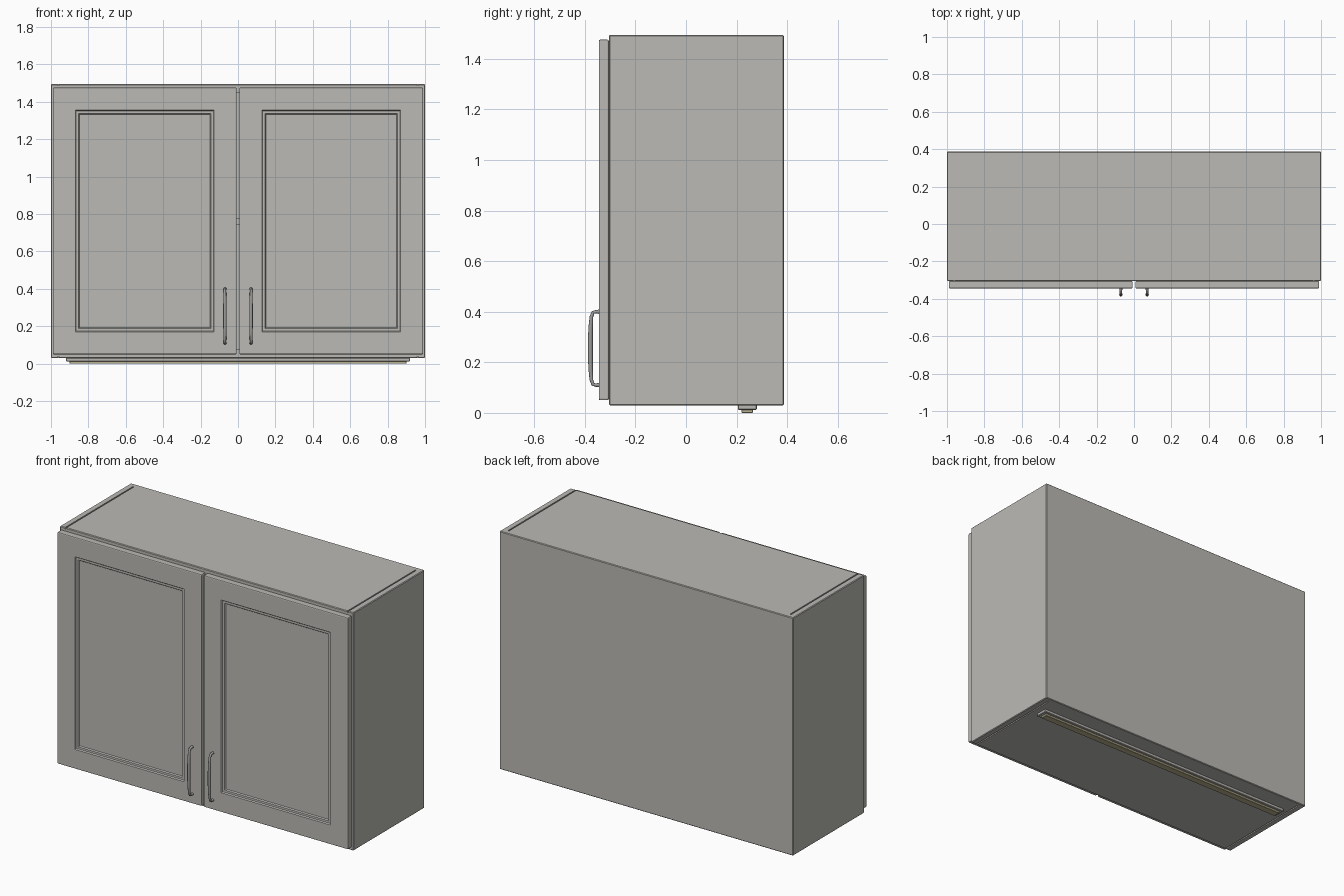
import bpy, bmesh, math
from mathutils import Matrix, Vector

if "Cube" in bpy.data.objects:
    bpy.data.objects.remove(bpy.data.objects["Cube"])


def material(name, rgb):
    m = bpy.data.materials.new(name)
    m.diffuse_color = (*rgb, 1)
    m.use_nodes = True
    m.node_tree.nodes["Principled BSDF"].inputs["Base Color"].default_value = m.diffuse_color
    return m


GREY = material("warm_grey_paint", (0.50, 0.49, 0.46))
METAL = material("handle_metal", (0.33, 0.33, 0.32))
LENS = material("lamp_lens", (0.50, 0.45, 0.28))


def box(name, lo, hi, mat, bevel=0.0, segments=1):
    """Box between two corners, with optional rounded edges."""
    bm = bmesh.new()
    lo, hi = Vector(lo), Vector(hi)
    bmesh.ops.create_cube(bm, size=1)
    bmesh.ops.transform(bm, verts=bm.verts, matrix=Matrix.Translation((lo + hi) / 2)
                        @ Matrix.Diagonal((*(hi - lo), 1)))
    if bevel:
        bmesh.ops.bevel(bm, geom=bm.edges[:], offset=bevel, segments=segments,
                        profile=0.5, affect='EDGES')
    return finish(name, bm, mat)


def finish(name, bm, mat):
    bmesh.ops.recalc_face_normals(bm, faces=bm.faces)
    me = bpy.data.meshes.new(name)
    bm.to_mesh(me)
    bm.free()
    me.materials.append(mat)
    ob = bpy.data.objects.new(name, me)
    bpy.context.collection.objects.link(ob)
    return ob


def cut(ob, cutter):
    """Subtract the cutter from the object, then remove it."""
    mod = ob.modifiers.new("cut", 'BOOLEAN')
    mod.operation, mod.solver, mod.object = 'DIFFERENCE', 'EXACT', cutter
    bpy.context.view_layer.objects.active = ob
    bpy.ops.object.modifier_apply(modifier=mod.name)
    bpy.data.objects.remove(cutter)


# Carcass: open-fronted shell with a thin seam beside each side board
carcass = box("carcass", (-1, -0.305, 0.03), (1, 0.387, 1.495), GREY, 0.004)
cut(carcass, box("cavity", (-0.955, -0.5, 0.075), (0.955, 0.355, 1.45), GREY))
for s in (-1, 1):
    for z in (0.03, 1.495):
        x = s * 0.961
        cut(carcass, box("seam", (x - 0.004, -0.5, z - 0.008),
                         (x + 0.004, 0.355, z + 0.008), GREY))

# Shelf
box("shelf", (-0.955, -0.28, 0.745), (0.955, 0.355, 0.78), GREY)


def door(name, x0, x1):
    """Slab with softened edges and a stepped, recessed centre panel."""
    ob = box(name, (x0, -0.345, 0.05), (x1, -0.305, 1.476), GREY, 0.006, 2)
    bm = bmesh.new()
    bm.from_mesh(ob.data)
    bm.normal_update()
    front = [max((f for f in bm.faces if f.normal.y < -0.99), key=lambda f: f.calc_area())]
    for width, depth in ((0.114, 0), (0.005, -0.007), (0.013, 0), (0.005, -0.007)):
        bmesh.ops.inset_region(bm, faces=front, thickness=width, depth=depth,
                               use_even_offset=True)
    bm.to_mesh(ob.data)
    bm.free()


door("left_door", -0.99, -0.007)
door("right_door", 0.007, 0.99)


def handle(name, x):
    """Bowed bar swept along a path, swelling in the middle."""
    path = [(-0.343, 0.11, 1.0), (-0.356, 0.11, 0.8), (-0.368, 0.113, 0.8),
            (-0.374, 0.13, 0.85), (-0.377, 0.17, 1.0), (-0.378, 0.21, 1.1),
            (-0.378, 0.255, 1.1)]
    path += [(y, 0.51 - z, r) for y, z, r in path[-2::-1]]
    bm = bmesh.new()
    rings = []
    for i, (y, z, r) in enumerate(path):
        a, b = path[max(i - 1, 0)], path[min(i + 1, len(path) - 1)]
        t = Vector((0, b[0] - a[0], b[1] - a[1])).normalized()
        side = Vector((1, 0, 0))
        up = t.cross(side)
        rings.append([bm.verts.new(Vector((x, y, z)) + 0.0085 * r *
                      (side * math.cos(k * math.pi / 6) + up * math.sin(k * math.pi / 6)))
                      for k in range(12)])
    for p, q in zip(rings, rings[1:]):
        for k in range(12):
            bm.faces.new((p[k], p[(k + 1) % 12], q[(k + 1) % 12], q[k]))
    bm.faces.new(rings[0])
    bm.faces.new(rings[-1])
    ob = finish(name, bm, METAL)
    bpy.ops.object.select_all(action='DESELECT')
    ob.select_set(True)
    bpy.context.view_layer.objects.active = ob
    bpy.ops.object.shade_smooth_by_angle(angle=math.radians(40))


handle("left_handle", -0.07)
handle("right_handle", 0.07)

# Lamp strip under the cabinet: housing with a narrower lens below
box("lamp_housing", (-0.92, 0.205, 0.012), (0.92, 0.28, 0.032), GREY, 0.003)
box("lamp_lens", (-0.90, 0.22, 0.0), (0.90, 0.265, 0.014), LENS, 0.002)
